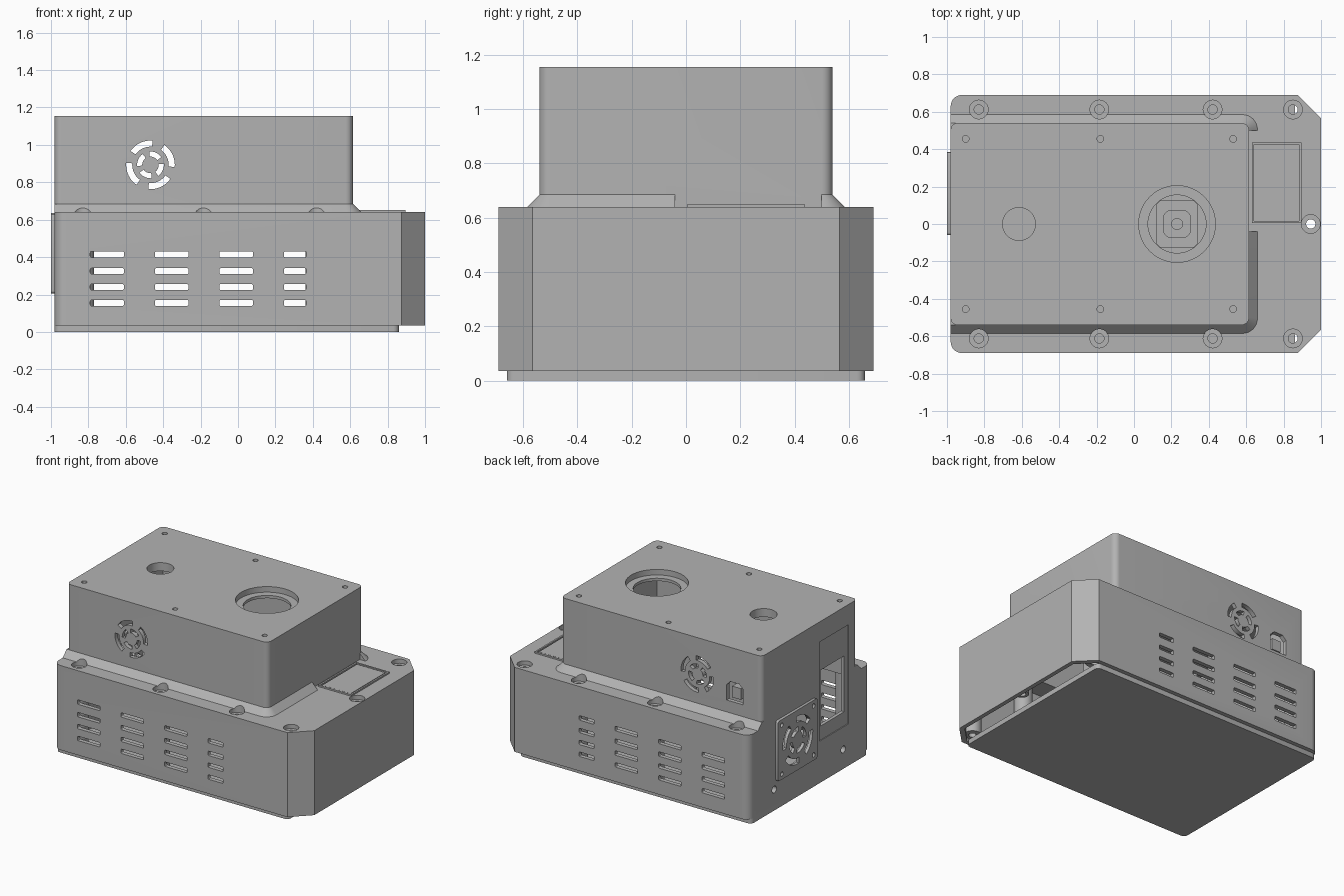
import bpy, bmesh, math

if "Cube" in bpy.data.objects:
    bpy.data.objects.remove(bpy.data.objects["Cube"])

grey = bpy.data.materials.new("plain_grey")
grey.diffuse_color = (0.45, 0.45, 0.45, 1)
grey.use_nodes = True
grey.node_tree.nodes["Principled BSDF"].inputs["Base Color"].default_value = grey.diffuse_color


def outline(x0, x1, y0, y1, radii=(0, 0, 0, 0), seg=8):
    """Rectangle outline; radii run counter-clockwise from (x0, y0). Negative = chamfer."""
    pts = []
    corners = [(x0, y0, 1, 1), (x1, y0, -1, 1), (x1, y1, -1, -1), (x0, y1, 1, -1)]
    for k, (x, y, sx, sy) in enumerate(corners):
        r = radii[k]
        if r == 0:
            pts.append((x, y))
            continue
        n = seg if r > 0 else 1
        r = abs(r)
        for i in range(n + 1):
            a = math.pi + k * math.pi / 2 + i / n * math.pi / 2
            pts.append((x + sx * r + r * math.cos(a), y + sy * r + r * math.sin(a)))
    return pts


def circle(x, y, r, n=32):
    return [(x + r * math.cos(2 * math.pi * i / n), y + r * math.sin(2 * math.pi * i / n)) for i in range(n)]


def arc_band(x, y, r0, r1, start, sweep, n=10):
    angs = [math.radians(start + sweep * i / n) for i in range(n + 1)]
    return ([(x + r1 * math.cos(a), y + r1 * math.sin(a)) for a in angs]
            + [(x + r0 * math.cos(a), y + r0 * math.sin(a)) for a in reversed(angs)])


def place(u, v, w, axis):
    return {'x': (w, u, v), 'y': (u, w, v), 'z': (u, v, w)}[axis]


def loft(bm, rings, axis='z'):
    """Closed solid through (outline, level) pairs of equal point count."""
    loops = [[bm.verts.new(place(u, v, w, axis)) for u, v in pts] for pts, w in rings]
    n = len(loops[0])
    for a, b in zip(loops, loops[1:]):
        for i in range(n):
            bm.faces.new((a[i], a[(i + 1) % n], b[(i + 1) % n], b[i]))
    bm.faces.new(loops[0][::-1])
    bm.faces.new(loops[-1])


def solid(name, prisms):
    """Object from a list of (outline, low, high, axis) or ring lists."""
    bm = bmesh.new()
    for p in prisms:
        if isinstance(p, list):
            loft(bm, p)
        else:
            loft(bm, [(p[0], p[1]), (p[0], p[2])], p[3])
    bmesh.ops.recalc_face_normals(bm, faces=bm.faces)
    me = bpy.data.meshes.new(name)
    bm.to_mesh(me)
    bm.free()
    me.materials.append(grey)
    ob = bpy.data.objects.new(name, me)
    bpy.context.collection.objects.link(ob)
    return ob


def combine(ob, other, op):
    m = ob.modifiers.new("bool", 'BOOLEAN')
    m.operation, m.object, m.solver = op, other, 'EXACT'
    bpy.context.view_layer.objects.active = ob
    bpy.ops.object.modifier_apply(modifier=m.name)
    bpy.data.objects.remove(other)


def cut(ob, prisms):
    combine(ob, solid("cutter", prisms), 'DIFFERENCE')


def join(ob, prisms):
    combine(ob, solid("addition", prisms), 'UNION')


def grille(u, v, r, lo, hi, axis, start=-5):
    """Two rings of four arc-shaped vents."""
    out = []
    for k in range(4):
        out.append((arc_band(u, v, r * .75, r, start + 90 * k, 60), lo, hi, axis))
        out.append((arc_band(u, v, r * .34, r * .55, start + 40 + 90 * k, 60), lo, hi, axis))
    return out


# housing: lower body, sloped skirt and upper box merged
housing = solid("housing", [(outline(-.98, 1, -.69, .69, (.06, -.125, -.125, .06)), .035, .64, 'z')])
foot = outline(-.98, .66, -.585, .585, (0, .08, .08, 0))
neck = outline(-.98, .615, -.54, .54, (0, .04, .04, 0))
skirt = solid("skirt", [[(foot, .6), (foot, .64), (neck, .685)]])
cut(skirt, [(outline(.6, .8, -.04, .5), .5, .8, 'z')])
combine(housing, skirt, 'UNION')
join(housing, [(outline(-.98, .615, -.54, .54, (.035, .04, .04, .035)), .59, 1.155, 'z')])

# hollow inside
cut(housing, [(outline(-.95, .97, -.66, .66, (.04, -.115, -.115, .04)), -.1, .6, 'z')])
cut(housing, [(outline(-.95, .585, -.51, .51), .5, 1.095, 'z')])

# screw bosses with counterbored holes
screws = [(x, s * .612) for x in (-.83, -.185, .42, .85) for s in (-1, 1)] + [(.945, 0)]
join(housing, [(circle(x, y, .06 if y else .045), .06, .615, 'z') for x, y in screws])
cut(housing, [(circle(x, y, .05), .61, .75, 'z') for x, y in screws])
cut(housing, [(circle(x, y, .025, 20), 0, .7, 'z') for x, y in screws])

# side slots
slots = []
for x0, x1 in ((-.79, -.61), (-.445, -.265), (-.10, .08), (.245, .365)):
    for z in (.155, .24, .325, .415):
        for s in (-1, 1):
            slots.append((outline(x0, x1, z - .016, z + .016, (.008,) * 4, 3),
                          min(s * .655, s * .75), max(s * .655, s * .75), 'y'))
cut(housing, slots)

# upper vents front and back, back socket opening
cut(housing, grille(-.468, .893, .13, -.6, -.48, 'y') + grille(-.468, .893, .13, .48, .6, 'y')
    + [(outline(-.83, -.70, .77, .91, (0, 0, -.03, -.03)), .48, .6, 'y')])

# roof holes
cut(housing, [(circle(.23, 0, .205, 48), 1.115, 1.2, 'z'), (circle(-.615, 0, .088), 1.05, 1.2, 'z')]
    + [(circle(x, y, .018, 16), 1.05, 1.2, 'z') for x in (-.9, -.18, .53) for y in (-.455, .455)])
cut(housing, [(circle(.23, 0, .155, 48), 1.05, 1.2, 'z')])

# left end: shallow recess, port opening, fan opening, screw holes
cut(housing, [(outline(-.44, -.11, .30, 1.01), -1.1, -.974, 'x')])
cut(housing, [(outline(-.40, -.13, .40, .80), -1.1, -.9, 'x'),
              (circle(.163, .42, .185), -1.1, -.9, 'x'),
              (circle(.40, .15, .025, 16), -1.1, -.9, 'x'),
              (circle(-.38, .14, .025, 16), -1.1, -.9, 'x')])

# fan cover on left end
cover = solid("fan_cover", [(outline(-.06, .385, .205, .635, (.015,) * 4, 3), -1.0, -.978, 'x')])
cut(cover, grille(.163, .42, .17, -1.1, -.9, 'x')
    + [(circle(.163 + a * .18, .42 + b * .175, .016, 12), -1.1, -.9, 'x') for a in (-1, 1) for b in (-1, 1)])

# base plate
plate = solid("base_plate", [(outline(-.98, .86, -.66, .66, (.03,) * 4, 4), 0, .036, 'z')])

# display frame and screen on the deck
frame = solid("display_frame", [(outline(.63, .895, .005, .437), .632, .651, 'z')])
cut(frame, [(outline(.642, .883, .017, .425), .6, .7, 'z')])
screen = solid("display_screen", [(outline(.65, .875, .025, .417), .632, .647, 'z')])

# back socket
socket = solid("back_socket", [(outline(-.80, -.73, .79, .87), .44, .52, 'y')])

# drive unit beneath the large roof hole
motor = solid("motor", [(outline(.12, .34, -.125, .125, (-.02,) * 4), .50, .90, 'z')])
coupler = solid("motor_coupler", [(outline(.155, .305, -.075, .075, (.045,) * 4, 5), .89, .98, 'z')])
shaft = solid("motor_shaft", [(circle(.23, 0, .032, 20), .97, 1.02, 'z')])

# crisp edges, smooth curves
bpy.ops.object.select_all(action='DESELECT')
for ob in bpy.context.scene.objects:
    ob.select_set(True)
bpy.context.view_layer.objects.active = housing
bpy.ops.object.shade_smooth_by_angle(angle=math.radians(30))
